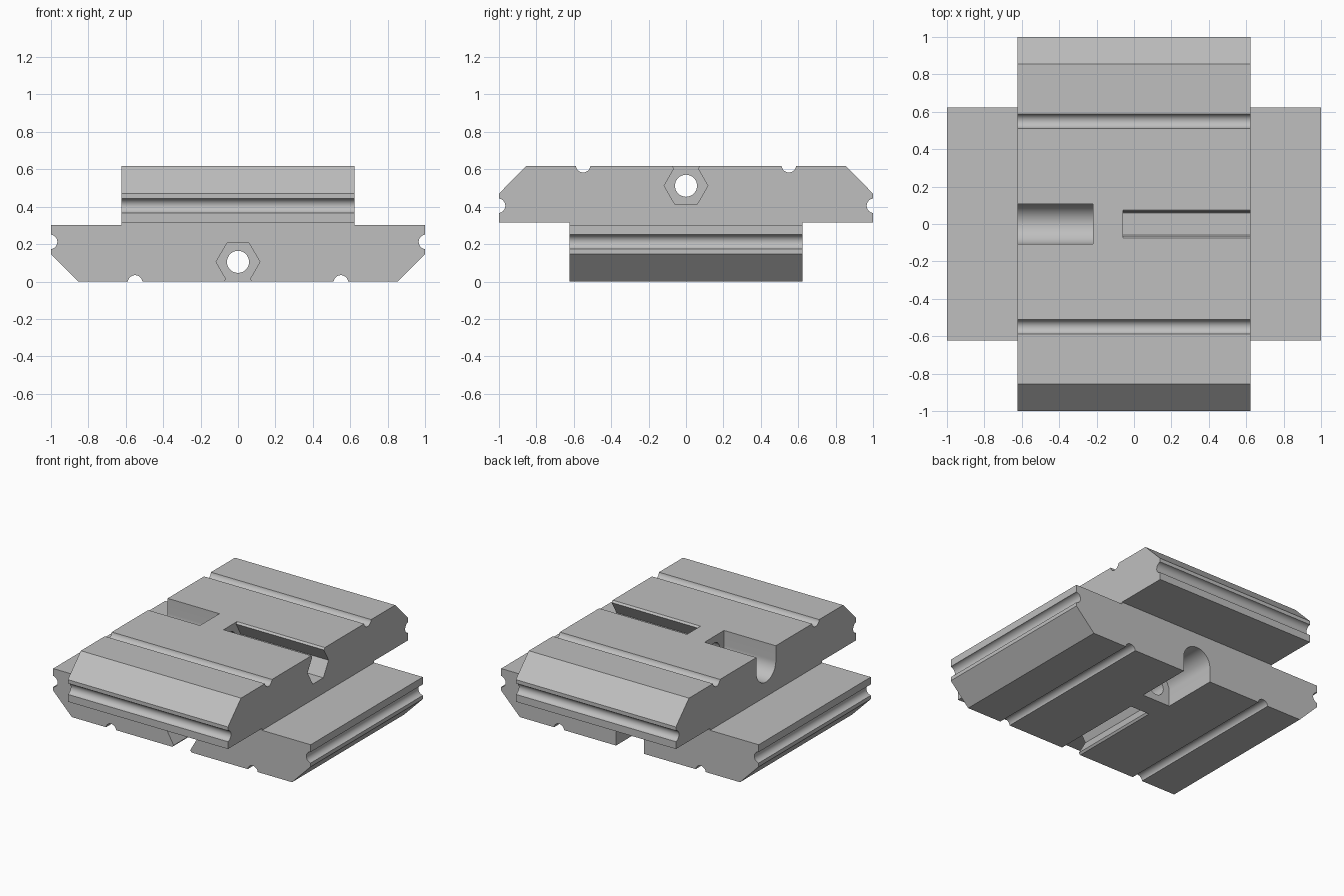
import bpy, bmesh
from math import pi, cos, sin, radians, asin

cube = bpy.data.objects.get("Cube")
if cube:
    bpy.data.objects.remove(cube, do_unlink=True)

HALF = 0.622      # half width of each plate
THICK = 0.302     # plate thickness
HEIGHT = 0.617    # overall height
BORE_Z = 0.105    # height of the bore axis above the plate's outer face

grey = bpy.data.materials.new("grey metal")
grey.use_nodes = True
grey.diffuse_color = (0.52, 0.52, 0.52, 1)
grey.node_tree.nodes["Principled BSDF"].inputs["Base Color"].default_value = (0.52, 0.52, 0.52, 1)


def prism(name, outline, y0, y1):
    """Extrude an x-z outline along y."""
    bm = bmesh.new()
    face = bm.faces.new([bm.verts.new((x, y0, z)) for x, z in outline])
    new = bmesh.ops.extrude_face_region(bm, geom=[face])["geom"]
    verts = [v for v in new if isinstance(v, bmesh.types.BMVert)]
    bmesh.ops.translate(bm, verts=verts, vec=(0, y1 - y0, 0))
    bmesh.ops.recalc_face_normals(bm, faces=bm.faces)
    mesh = bpy.data.meshes.new(name)
    bm.to_mesh(mesh)
    bm.free()
    mesh.materials.append(grey)
    obj = bpy.data.objects.new(name, mesh)
    bpy.context.collection.objects.link(obj)
    return obj


def arc(cx, cz, r, start, end, steps):
    angles = [start + (end - start) * i / steps for i in range(steps + 1)]
    return [(cx + r * cos(a), cz + r * sin(a)) for a in angles]


def plate_outline():
    """Chamfered plate section with round grooves in the bottom and sides."""
    r, out = 0.039, 0.005
    dip = asin(out / r)
    half = arc(0.55, -out, r, pi - dip, dip, 16)
    half += [(0.855, 0), (1, 0.147)]
    half += arc(1 + out, 0.212, r, 1.5 * pi - dip, pi / 2 + dip, 16)
    half += [(1, THICK)]
    return half + [(-x, z) for x, z in reversed(half)]


def cut(obj, cutter):
    mod = obj.modifiers.new("cut", "BOOLEAN")
    mod.operation = "DIFFERENCE"
    mod.solver = "EXACT"
    mod.object = cutter
    bpy.context.view_layer.objects.active = obj
    bpy.ops.object.modifier_apply(modifier=mod.name)
    bpy.data.objects.remove(cutter, do_unlink=True)


def smooth(obj):
    bpy.ops.object.select_all(action="DESELECT")
    obj.select_set(True)
    bpy.context.view_layer.objects.active = obj
    bpy.ops.object.shade_smooth_by_angle(angle=radians(25))


# Lower plate
lower = prism("lower_plate", plate_outline(), -HALF, HALF)

# Nut slot: hexagon with a flared neck open to the outer face
side = [(0.09, -0.02), (0.075, 0), (0.064, 0.013), (0.117, BORE_Z), (0.0585, 0.206)]
cut(lower, prism("nut_slot_cutter", side + [(-x, z) for x, z in reversed(side)], -HALF - 0.1, 0.06))

# Screw head pocket: round at the inside, open to the outer face
pocket = [(-0.108, -0.05), (0.108, -0.05)] + arc(0, BORE_Z, 0.108, 0, pi, 32)
cut(lower, prism("head_pocket_cutter", pocket, 0.22, HALF + 0.1))

# Bore through the web between slot and pocket
cut(lower, prism("bore_cutter", arc(0, BORE_Z, 0.059, 0, 2 * pi, 32)[:-1], 0, 0.3))
smooth(lower)

# Upper plate: the same part turned over and a quarter turn round
upper = lower.copy()
upper.data = lower.data.copy()
upper.name = "upper_plate"
upper.rotation_euler = (pi, 0, -pi / 2)
upper.location.z = HEIGHT
bpy.context.collection.objects.link(upper)

# Square spacer joining the plates
prism("spacer", [(-HALF, THICK), (HALF, THICK), (HALF, HEIGHT - THICK), (-HALF, HEIGHT - THICK)], -HALF, HALF)
